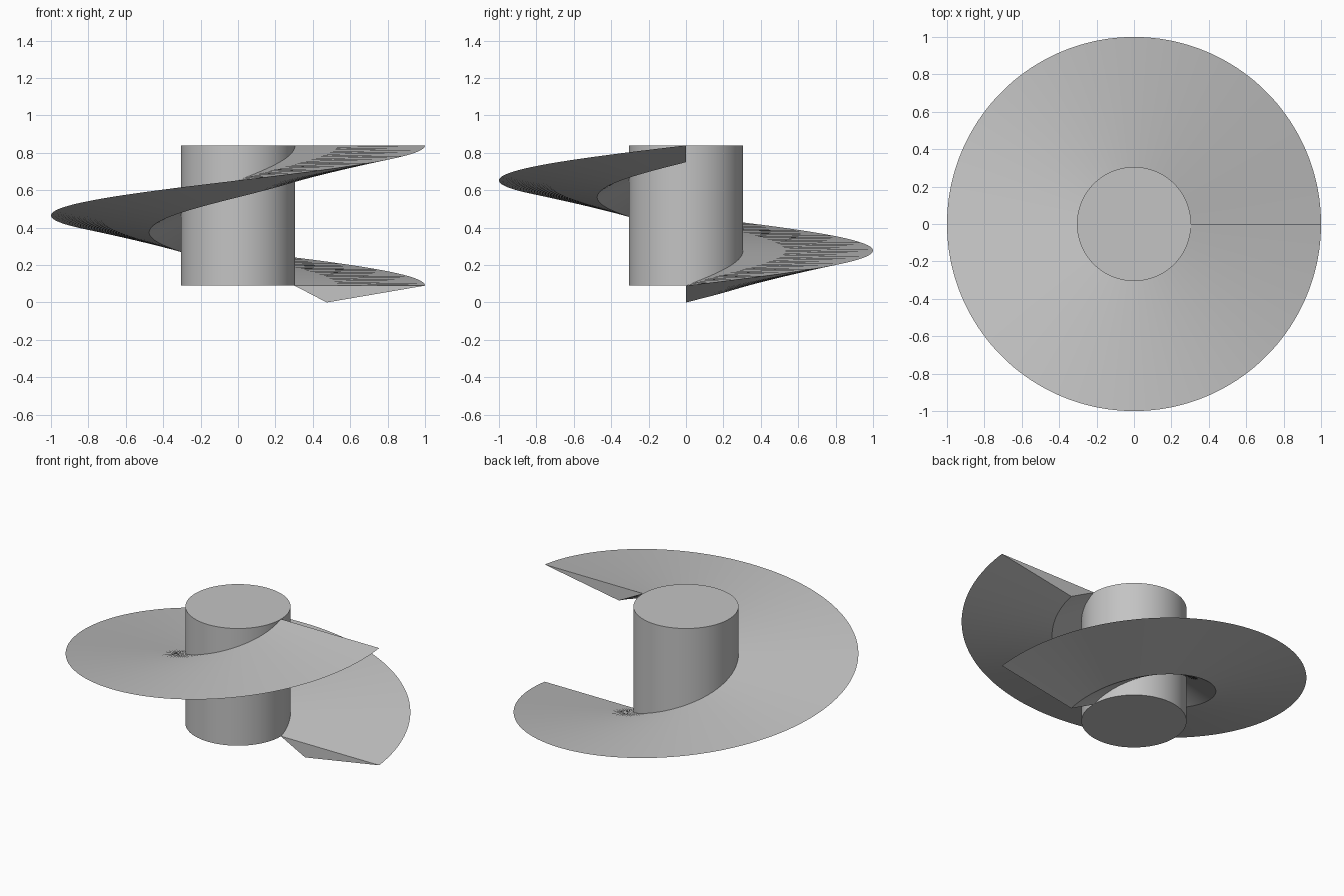
import bpy, bmesh, math

cube = bpy.data.objects.get("Cube")
if cube:
    bpy.data.objects.remove(cube, do_unlink=True)

SHAFT_R, BASE, PITCH, STEPS = 0.305, 0.09, 0.75, 180

# Single grey metal
grey = bpy.data.materials.new("grey_metal")
grey.use_nodes = True
colour = (0.55, 0.55, 0.55, 1)
grey.diffuse_color = colour
grey.node_tree.nodes["Principled BSDF"].inputs["Base Color"].default_value = colour


def finish(obj, name):
    obj.name = name
    obj.data.materials.append(grey)
    bpy.ops.object.select_all(action="DESELECT")
    obj.select_set(True)
    bpy.context.view_layer.objects.active = obj
    bpy.ops.object.shade_smooth_by_angle(angle=math.radians(20))


# Central shaft
bpy.ops.mesh.primitive_cylinder_add(vertices=96, radius=SHAFT_R, depth=PITCH,
                                    location=(0, 0, BASE + PITCH / 2))
finish(bpy.context.object, "shaft")

# Screw blade: triangular section swept through one rising turn
section = [(SHAFT_R - 0.003, 0), (0.475, -BASE), (1, 0)]
bm = bmesh.new()
rings = []
for i in range(STEPS + 1):
    t = i / STEPS
    a = math.tau * t
    rings.append([bm.verts.new((r * math.cos(a), r * math.sin(a), BASE + PITCH * t + z))
                  for r, z in section])
for lower, upper in zip(rings, rings[1:]):
    for j in range(3):
        k = (j + 1) % 3
        bm.faces.new((lower[j], lower[k], upper[k], upper[j]))
bm.faces.new(rings[0])
bm.faces.new(rings[-1])
bmesh.ops.recalc_face_normals(bm, faces=bm.faces)
mesh = bpy.data.meshes.new("screw_blade")
bm.to_mesh(mesh)
bm.free()
blade = bpy.data.objects.new("screw_blade", mesh)
bpy.context.collection.objects.link(blade)
finish(blade, "screw_blade")
